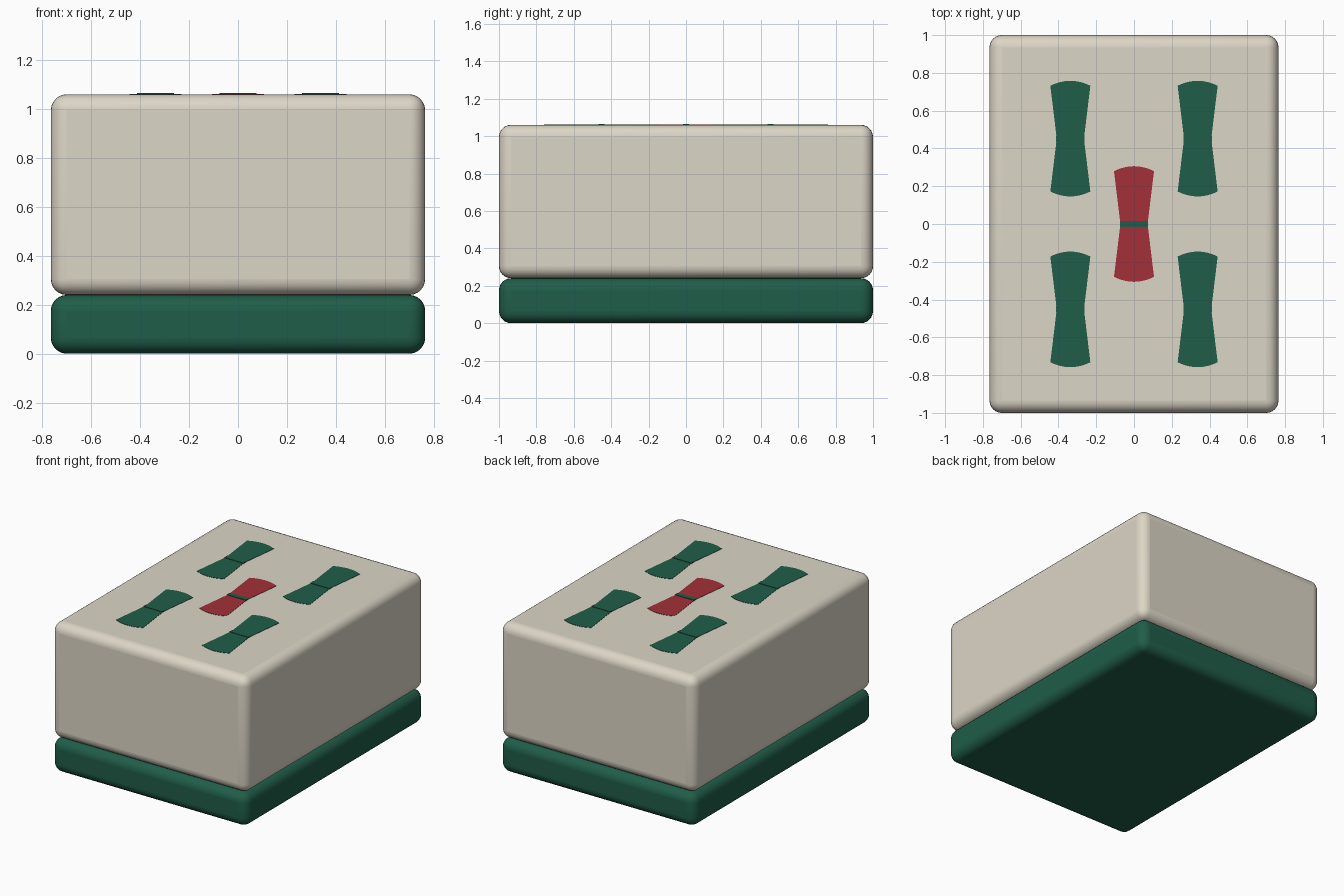
import bpy, bmesh, math

if "Cube" in bpy.data.objects:
    bpy.data.objects.remove(bpy.data.objects["Cube"])


def material(name, color):
    m = bpy.data.materials.new(name)
    m.diffuse_color = (*color, 1)
    m.use_nodes = True
    m.node_tree.nodes["Principled BSDF"].inputs["Base Color"].default_value = m.diffuse_color
    return m


CREAM = material("cream", (0.72, 0.67, 0.57))
GREEN = material("green", (0.014, 0.11, 0.066))
RED = material("red", (0.37, 0.03, 0.04))
TOP = 1.06


def rounded_block(name, z0, z1, mat, radius=0.065):
    bpy.ops.mesh.primitive_cube_add(size=1, location=(0, 0, (z0 + z1) / 2))
    ob = bpy.context.object
    ob.name = name
    ob.scale = (1.53, 2.0, z1 - z0)
    bpy.ops.object.transform_apply(location=False, rotation=False, scale=True)
    bev = ob.modifiers.new("rounding", 'BEVEL')
    bev.width = radius
    bev.segments = 6
    ob.data.materials.append(mat)
    bpy.ops.object.shade_smooth_by_angle(angle=math.radians(35))


def plate(name, outline, x, y, height, mat):
    # Thin inlay extruded from a flat outline, sunk slightly into the face
    bm = bmesh.new()
    face = bm.faces.new([bm.verts.new((px, py, -0.004)) for px, py in outline])
    ext = bmesh.ops.extrude_face_region(bm, geom=[face])
    for v in ext["geom"]:
        if isinstance(v, bmesh.types.BMVert):
            v.co.z = height
    bmesh.ops.recalc_face_normals(bm, faces=bm.faces)
    me = bpy.data.meshes.new(name)
    bm.to_mesh(me)
    bm.free()
    ob = bpy.data.objects.new(name, me)
    ob.location = (x, y, TOP)
    me.materials.append(mat)
    bpy.context.collection.objects.link(ob)


# Tile body: green back and cream face block
rounded_block("tile_back", 0.0, 0.24, GREEN)
rounded_block("tile_face", 0.24, TOP, CREAM)

# Stick outline: waisted, with bowed ends
HALF_W, WAIST, CORNER, BOW, N = 0.106, 0.072, 0.28, 0.026, 12
cap = [(HALF_W * t, CORNER + BOW * (1 - t * t))
       for t in (1 - 2 * i / N for i in range(N + 1))]
stick = [(WAIST, 0)] + cap + [(-WAIST, 0)] + [(-x, -y) for x, y in cap]
band = [(-0.075, -0.017), (0.075, -0.017), (0.075, 0.017), (-0.075, 0.017)]

# Five sticks, each with a raised green band at the waist
spots = [("centre", 0, 0, RED)]
for sx, side in ((-1, "left"), (1, "right")):
    for sy, end in ((-1, "lower"), (1, "upper")):
        spots.append((f"{end}_{side}", sx * 0.337, sy * 0.452, GREEN))
for label, x, y, mat in spots:
    plate("stick_" + label, stick, x, y, 0.002, mat)
    plate("band_" + label, band, x, y, 0.005, GREEN)
